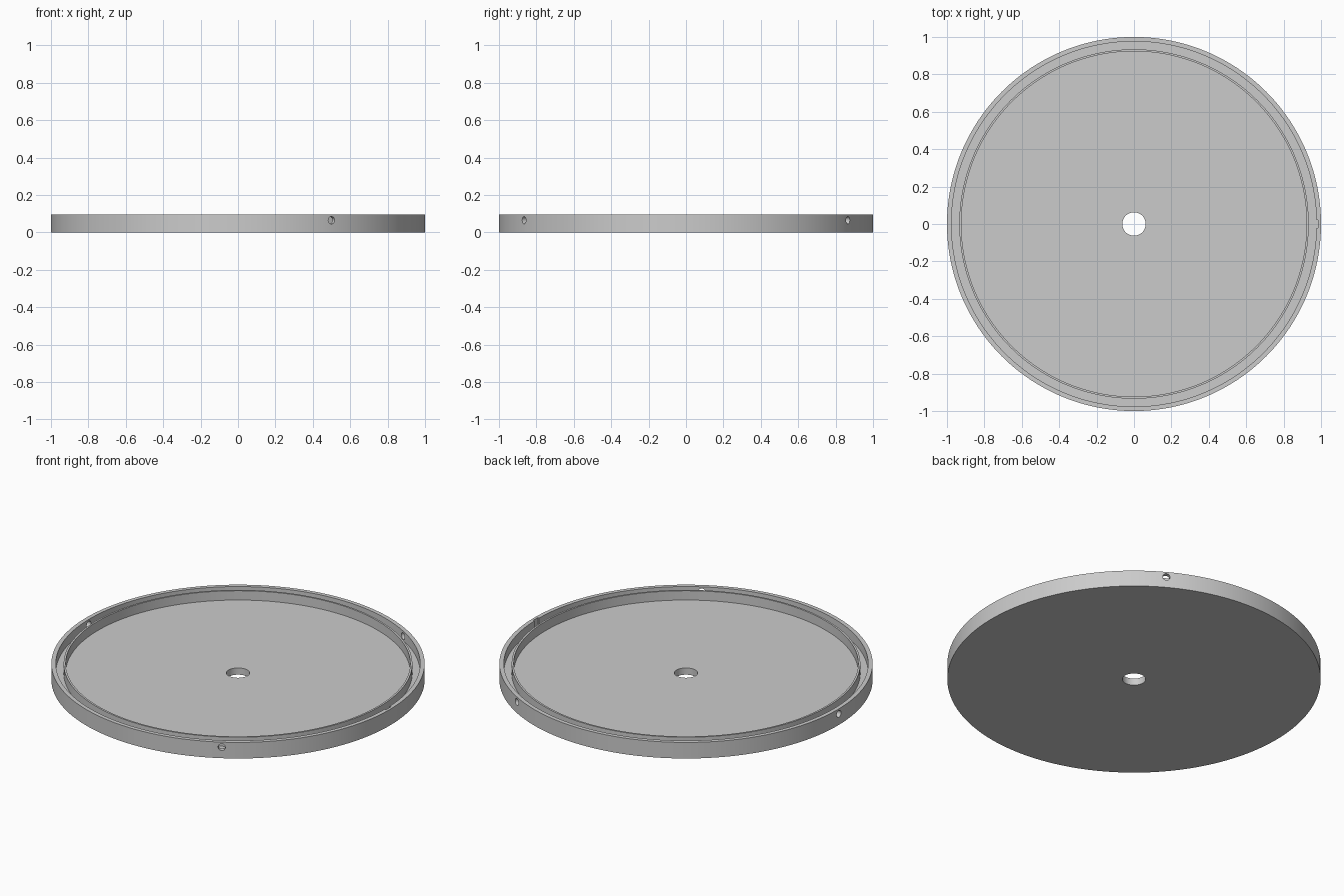
import bpy, bmesh, math
from mathutils import Matrix, Vector

cube = bpy.data.objects.get("Cube")
if cube:
    bpy.data.objects.remove(cube, do_unlink=True)

HEIGHT, FLOOR = 0.095, 0.04
HOLE_R, HOLE_Z = 0.02, 0.065
SEGMENTS = 192

grey = bpy.data.materials.new("light_grey")
grey.use_nodes = True
colour = (0.6, 0.6, 0.6, 1)
grey.diffuse_color = colour
grey.node_tree.nodes["Principled BSDF"].inputs["Base Color"].default_value = colour


def add_object(name, bm):
    bmesh.ops.recalc_face_normals(bm, faces=bm.faces)
    mesh = bpy.data.meshes.new(name)
    bm.to_mesh(mesh)
    bm.free()
    mesh.materials.append(grey)
    obj = bpy.data.objects.new(name, mesh)
    bpy.context.collection.objects.link(obj)
    return obj


def lathe(name, profile):
    """Revolve a closed (radius, height) profile around z."""
    bm = bmesh.new()
    verts = [bm.verts.new((r, 0, z)) for r, z in profile]
    edges = [bm.edges.new((verts[i - 1], v)) for i, v in enumerate(verts)]
    bmesh.ops.spin(bm, geom=verts + edges, cent=(0, 0, 0), axis=(0, 0, 1),
                   angle=math.tau, steps=SEGMENTS, use_merge=True)
    bmesh.ops.remove_doubles(bm, verts=bm.verts, dist=0.0001)
    return add_object(name, bm)


def cut(target, cutter):
    cutter.hide_render = True
    mod = target.modifiers.new("cut", "BOOLEAN")
    mod.operation, mod.solver, mod.object = "DIFFERENCE", "EXACT", cutter
    bpy.context.view_layer.objects.active = target
    bpy.ops.object.modifier_apply(modifier=mod.name)
    bpy.data.objects.remove(cutter, do_unlink=True)


# Dish: floor with centre bore, thin inner lip, groove and outer rim
dish = lathe("round_dish", [
    (0.0625, 0), (1, 0), (1, HEIGHT), (0.976, HEIGHT),
    (0.976, FLOOR), (0.934, FLOOR), (0.934, HEIGHT),
    (0.923, HEIGHT), (0.923, FLOOR), (0.0625, FLOOR)])

# Three screw holes through the outer rim
for degrees in (60, 180, 300):
    a = math.radians(degrees)
    direction = Vector((math.cos(a), math.sin(a), 0))
    turn = direction.to_track_quat("Z", "Y").to_matrix().to_4x4()
    bm = bmesh.new()
    bmesh.ops.create_cone(
        bm, cap_ends=True, segments=24, radius1=HOLE_R, radius2=HOLE_R, depth=0.08,
        matrix=Matrix.Translation(direction + Vector((0, 0, HOLE_Z))) @ turn)
    cut(dish, add_object("screw_hole_cutter", bm))

# Shallow locating notch inside the rim
bm = bmesh.new()
bmesh.ops.create_cube(bm, size=1, matrix=Matrix.Translation((0.97, 0, 0.08))
                      @ Matrix.Diagonal((0.03, 0.045, 0.07, 1)))
cut(dish, add_object("notch_cutter", bm))

# Smooth curved walls, crisp edges
bpy.ops.object.select_all(action="DESELECT")
dish.select_set(True)
bpy.context.view_layer.objects.active = dish
bpy.ops.object.shade_smooth_by_angle(angle=math.radians(30))
